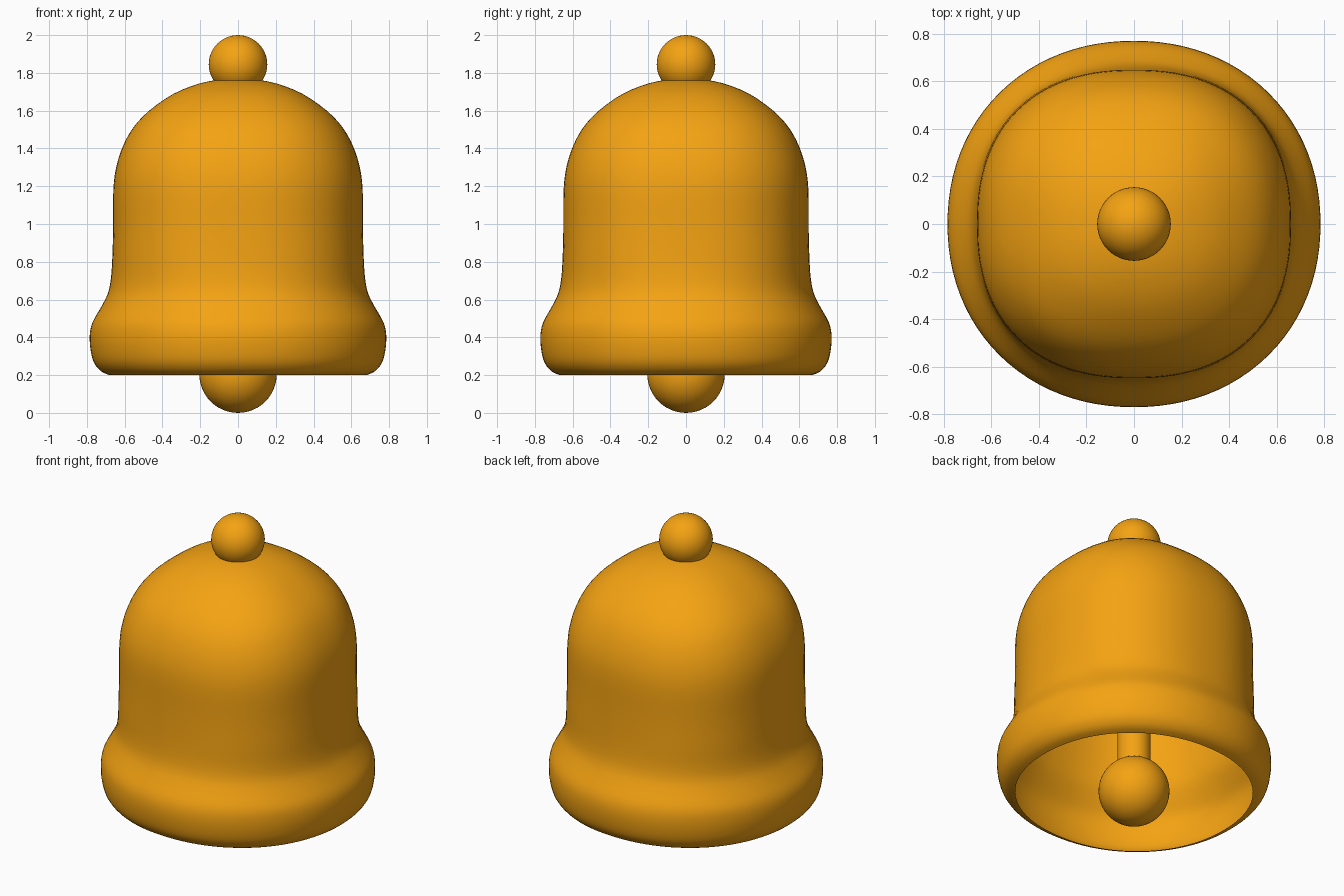
import bpy, bmesh, math

if "Cube" in bpy.data.objects:
    bpy.data.objects.remove(bpy.data.objects["Cube"])

gold = bpy.data.materials.new("gold")
gold.diffuse_color = (0.91, 0.365, 0.006, 1)
gold.use_nodes = True
gold.node_tree.nodes["Principled BSDF"].inputs["Base Color"].default_value = gold.diffuse_color


def finish(ob, name):
    ob.name = name
    ob.data.materials.append(gold)
    for p in ob.data.polygons:
        p.use_smooth = True


def ball(name, r, z):
    bpy.ops.mesh.primitive_uv_sphere_add(segments=48, ring_count=24, radius=r, location=(0, 0, z))
    finish(bpy.context.object, name)


def smooth_curve(pts, steps=3):
    # Catmull-Rom through the profile points
    out = []
    for i in range(len(pts) - 1):
        a, b, c, d = (pts[max(0, min(len(pts) - 1, i + k))] for k in (-1, 0, 1, 2))
        for s in range(steps):
            t = s / steps
            out.append(tuple(0.5 * (2 * q + (r - p) * t + (2 * p - 5 * q + 4 * r - u) * t * t
                                    + (3 * q - p - 3 * r + u) * t ** 3)
                             for p, q, r, u in zip(a, b, c, d)))
    return out + [pts[-1]]


# bell shell: open, thin, with a slightly squared plan that rounds out at the rim
profile = [(0.68, 0.2), (0.725, 0.22), (0.762, 0.265), (0.78, 0.33), (0.785, 0.41),
           (0.77, 0.48), (0.725, 0.56), (0.69, 0.63), (0.673, 0.71), (0.665, 0.83),
           (0.661, 1.0), (0.66, 1.18), (0.645, 1.3), (0.61, 1.41), (0.555, 1.51),
           (0.47, 1.6), (0.34, 1.69), (0.2, 1.745), (0.08, 1.767)]
N = 96
bm = bmesh.new()
rings = []
for r, z in smooth_curve(profile):
    t = min(1, max(0, (z - 0.42) / 0.4))
    n = 2.1 + 0.22 * t
    ring = []
    for i in range(N):
        a = 2 * math.pi * i / N
        c, s = math.cos(a), math.sin(a)
        k = r / (abs(c) ** n + abs(s) ** n) ** (1 / n)
        ring.append(bm.verts.new((k * c, 0.982 * k * s, z)))
    rings.append(ring)
for lo, hi in zip(rings, rings[1:]):
    for i in range(N):
        j = (i + 1) % N
        bm.faces.new((lo[i], lo[j], hi[j], hi[i]))
tip = bm.verts.new((0, 0, 1.77))
for i in range(N):
    bm.faces.new((rings[-1][i], rings[-1][(i + 1) % N], tip))
me = bpy.data.meshes.new("bell_shell")
bm.to_mesh(me)
bm.free()
shell = bpy.data.objects.new("bell_shell", me)
bpy.context.collection.objects.link(shell)
finish(shell, "bell_shell")

# top knob and clapper ball
ball("top_knob", 0.155, 1.845)
ball("clapper_ball", 0.205, 0.205)

# clapper rod hanging from the dome
bpy.ops.mesh.primitive_cylinder_add(vertices=32, radius=0.097, depth=1.44, location=(0, 0, 1.02))
rod = bpy.context.object
finish(rod, "clapper_rod")
bpy.ops.object.shade_smooth_by_angle(angle=math.radians(40))
